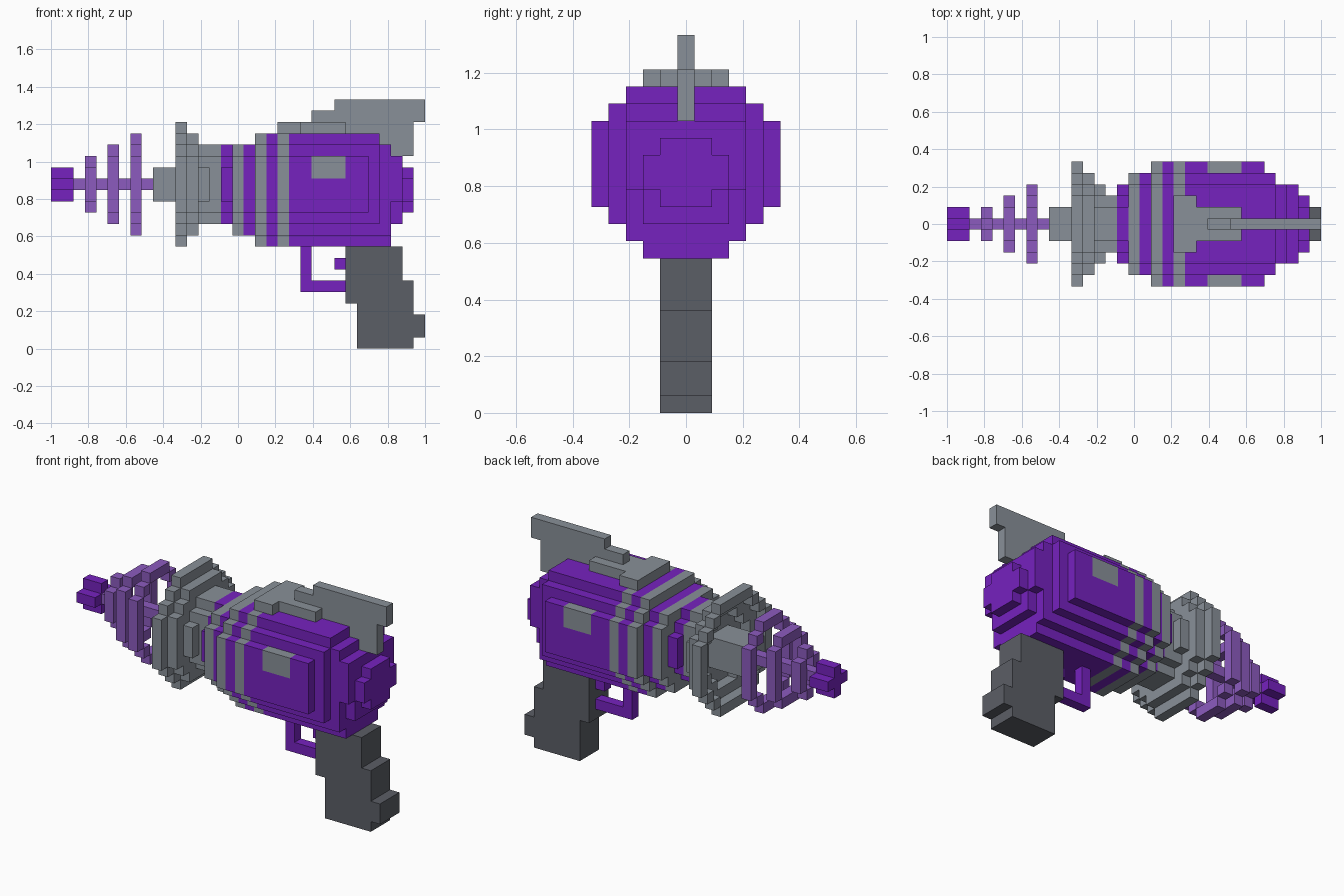
import bpy
import bmesh
from mathutils import Vector

cube = bpy.data.objects.get("Cube")
if cube:
    bpy.data.objects.remove(cube, do_unlink=True)

V = 2 / 33          # edge length of one block
AXIS = 14           # block row of the barrel axis
taken = set()       # blocks already used by a part


def material(name, rgb):
    m = bpy.data.materials.new(name)
    m.use_nodes = True
    m.diffuse_color = (*rgb, 1)
    m.node_tree.nodes["Principled BSDF"].inputs["Base Color"].default_value = (*rgb, 1)
    return m


purple = material("purple", (0.18, 0.016, 0.52))
lilac = material("lilac", (0.265, 0.105, 0.52))
grey = material("grey", (0.25, 0.28, 0.315))
dark = material("dark_grey", (0.105, 0.112, 0.133))


def box(x0, x1, z0, z1, half=0):
    """Blocks in inclusive x and z ranges, with |y| <= half."""
    return {(x, y, z) for x in range(x0, x1 + 1)
            for y in range(-half, half + 1) for z in range(z0, z1 + 1)}


def disc(x, r, half=9, low=0, high=99):
    """One round slice across the barrel, optionally clipped."""
    return {(x, y, AXIS + z) for y in range(-r, r + 1) for z in range(-r, r + 1)
            if y * y + z * z <= (r + 0.5) ** 2 and abs(y) <= half
            and low <= AXIS + z <= high}


def hollow(cells):
    """Keep only the rim of a slice."""
    return {(x, y, z) for x, y, z in cells
            if not {(x, y + 1, z), (x, y - 1, z), (x, y, z + 1), (x, y, z - 1)} <= cells}


def part(name, cells, mats, rule=lambda x, y, z: 0):
    """Build the outer skin of a set of blocks; rule picks each block's colour."""
    cells = cells - taken
    taken.update(cells)
    bm = bmesh.new()
    for cell in sorted(cells):
        for axis in range(3):
            for sign in (-1, 1):
                step = [0, 0, 0]
                step[axis] = sign
                if tuple(c + s for c, s in zip(cell, step)) in cells:
                    continue
                n = Vector(step)
                u = Vector((0, 0, 0))
                u[(axis + 1) % 3] = 1
                w = n.cross(u)
                mid = Vector(cell) + n / 2
                corners = (mid - (u + w) / 2, mid + (u - w) / 2,
                           mid + (u + w) / 2, mid + (w - u) / 2)
                face = bm.faces.new([bm.verts.new(
                    ((p.x + 0.5) * V - 1, p.y * V, (p.z + 0.5) * V)) for p in corners])
                face.material_index = rule(*cell)
    bmesh.ops.remove_doubles(bm, verts=bm.verts, dist=V / 100)
    bmesh.ops.dissolve_limit(bm, angle_limit=0.01, verts=bm.verts, edges=bm.edges,
                             delimit={'MATERIAL'})
    mesh = bpy.data.meshes.new(name)
    bm.to_mesh(mesh)
    bm.free()
    for m in mats:
        mesh.materials.append(m)
    obj = bpy.data.objects.new(name, mesh)
    bpy.context.collection.objects.link(obj)


# Muzzle tip, rod and the three growing rings
part("muzzle_tip", {c for c in box(0, 1, 13, 15, 1) if c[1] == 0 or c[2] == AXIS}, [purple])
part("rod", box(2, 8, AXIS, AXIS), [lilac])
for x, r in ((3, 2), (5, 3), (7, 4)):
    oval = {(x, y, AXIS + z) for y in range(1 - r, r) for z in range(-r, r + 1)
            if (y / (r - 0.5)) ** 2 + (z / (r + 0.5)) ** 2 <= 1.02}
    part(f"barrel_ring_{r - 1}", hollow(oval), [lilac])

# Hub, flared dish and neck
part("hub", box(9, 12, 13, 15, 1), [grey])
part("dish", (disc(11, 5) - disc(11, 4)) | (disc(12, 4) - disc(12, 3)) | disc(13, 3), [grey])
part("neck", disc(14, 3, half=2), [grey])

# Striped body with stepped nose and tail
body = disc(15, 3) | disc(16, 4, high=17) | disc(17, 4, high=17)
for x in range(18, 28):
    body |= disc(x, 5, high=18)
body |= disc(28, 5, half=4, high=18) | disc(29, 5, half=3, high=17)
body |= box(30, 30, 13, 16, 3) | box(30, 30, 11, 12, 2)
body |= box(31, 31, 13, 14, 2) | box(31, 31, 12, 15, 1)


def body_colour(x, y, z):
    stripe = x in (16, 18, 20)
    window = abs(y) == 5 and 23 <= x <= 25 and z in (15, 16)
    return int(stripe or window)


part("body", body, [purple, grey], body_colour)

# Top plate and rear sight fin
part("top_plate", box(20, 21, 19, 19, 2) | box(22, 25, 19, 19, 1), [grey])
part("fin", box(25, 32, 21, 21) | box(23, 32, 20, 20) | box(26, 31, 17, 19), [grey])

# Grip, trigger guard and trigger
part("grip", box(26, 30, 6, 8, 1) | box(26, 31, 4, 5, 1)
     | box(27, 31, 0, 3, 1) | box(32, 32, 1, 2, 1), [dark])
part("trigger_guard", box(22, 22, 5, 8) | box(22, 25, 5, 5), [purple])
part("trigger", box(25, 25, 7, 7), [purple])
